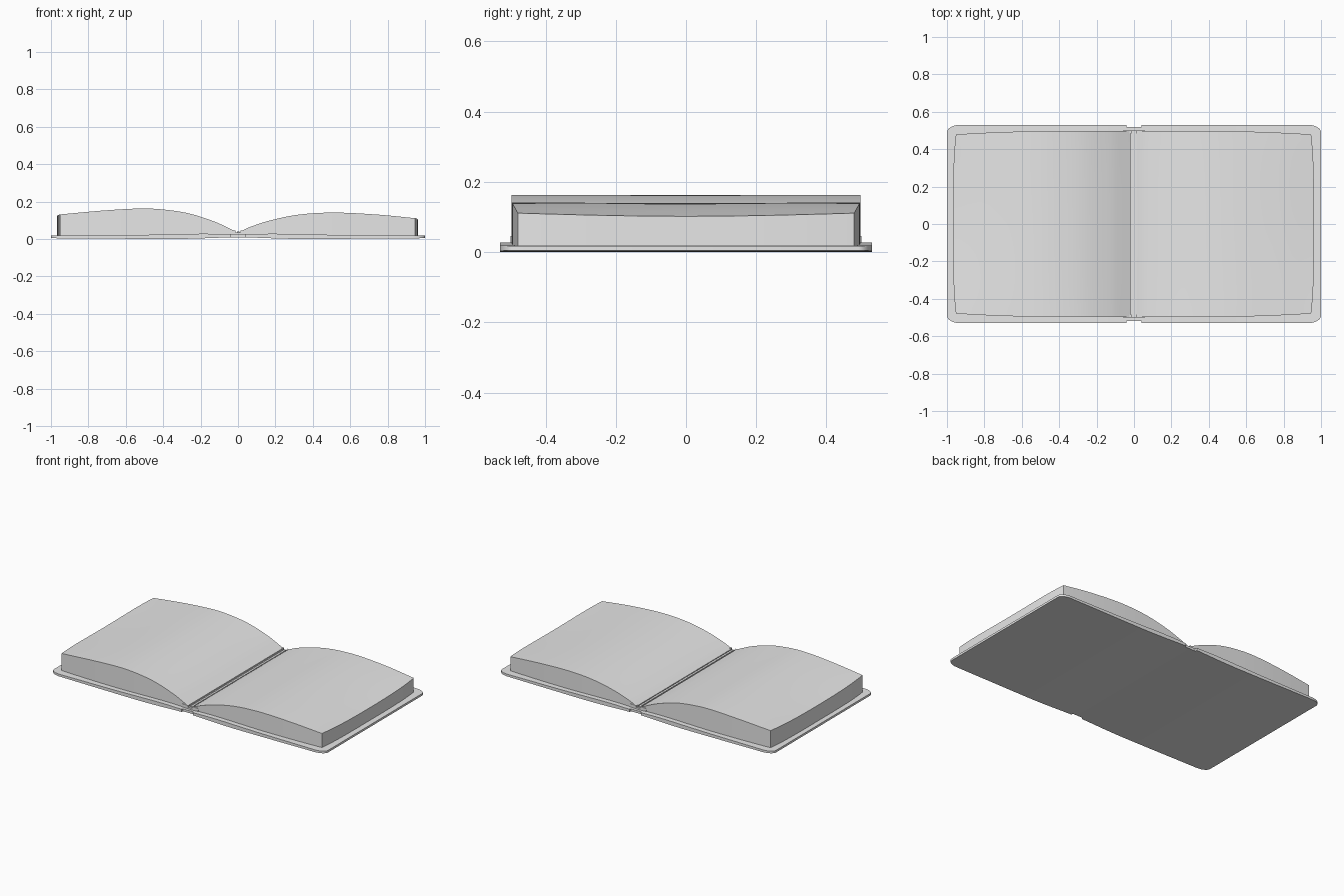
import bpy, bmesh, math

if "Cube" in bpy.data.objects:
    bpy.data.objects.remove(bpy.data.objects["Cube"])

paper = bpy.data.materials.new("light grey")
paper.use_nodes = True
paper.diffuse_color = (0.8, 0.8, 0.8, 1)
paper.node_tree.nodes["Principled BSDF"].inputs["Base Color"].default_value = (0.8, 0.8, 0.8, 1)


def curve(points):
    """Smooth height profile through (x, z) points."""
    def slope(i):
        a, b = points[max(i - 1, 0)], points[min(i + 1, len(points) - 1)]
        return (b[1] - a[1]) / (b[0] - a[0])

    def height(x):
        i = 0
        while i < len(points) - 2 and x > points[i + 1][0]:
            i += 1
        (x0, z0), (x1, z1) = points[i], points[i + 1]
        d = x1 - x0
        t = min(max((x - x0) / d, 0), 1)
        h = t * t * (3 - 2 * t)
        return (z0 * (1 - h) + z1 * h + d * slope(i) * t * (1 - t) ** 2
                - d * slope(i + 1) * t * t * (1 - t))
    return height


def slab(name, us, vs, plan, top, bottom):
    """Closed sheet between a top and a bottom surface over a plan grid."""
    bm = bmesh.new()
    layers = []
    for surface in (top, bottom):
        layers.append([[bm.verts.new((*plan(u, v), surface(u, v))) for v in vs] for u in us])
    nu, nv = len(us), len(vs)
    for g in layers:
        for i in range(nu - 1):
            for j in range(nv - 1):
                bm.faces.new((g[i][j], g[i + 1][j], g[i + 1][j + 1], g[i][j + 1]))
    rim = [(i, 0) for i in range(nu)] + [(nu - 1, j) for j in range(1, nv)]
    rim += [(i, nv - 1) for i in range(nu - 2, -1, -1)] + [(0, j) for j in range(nv - 2, 0, -1)]
    t, b = layers
    for (i, j), (k, l) in zip(rim, rim[1:] + rim[:1]):
        bm.faces.new((t[i][j], t[k][l], b[k][l], b[i][j]))
    bmesh.ops.recalc_face_normals(bm, faces=bm.faces)
    mesh = bpy.data.meshes.new(name)
    bm.to_mesh(mesh)
    bm.free()
    mesh.materials.append(paper)
    obj = bpy.data.objects.new(name, mesh)
    bpy.context.collection.objects.link(obj)
    bpy.ops.object.select_all(action="DESELECT")
    obj.select_set(True)
    bpy.context.view_layer.objects.active = obj
    bpy.ops.object.shade_smooth_by_angle(angle=math.radians(30))
    return obj


def box(name, x0, x1, y0, y1, z0, z1):
    return slab(name, [x0, x1], [y0, y1], lambda u, v: (u, v),
                lambda u, v: z1, lambda u, v: z0)


# Cover: thin curved boards with rounded corners and a notched spine
cover_top = curve([(0, 0.024), (0.06, 0.026), (0.2, 0.028), (0.5, 0.022), (1, 0.018)])
cover_bottom = curve([(0, 0.009), (0.06, 0.008), (0.2, 0.003), (0.35, 0), (1, 0.004)])
corner = [0.93 + 0.07 * math.sin(math.pi / 2 * k / 8) for k in range(9)]
half = [0, 0.039, 0.041, 0.06, 0.1, 0.15, 0.2, 0.27, 0.35, 0.5, 0.65, 0.8] + corner
cover_x = [-x for x in reversed(half[1:])] + half


def cover_plan(x, v):
    r = min(max((abs(x) - 0.93) / 0.07, 0), 1)
    depth = 0.49 + 0.04 * math.sqrt(1 - r * r)
    if abs(x) < 0.04:
        depth = 0.518
    return x, v * depth


slab("cover", cover_x, [-1, 1], cover_plan,
     lambda x, v: cover_top(abs(x)), lambda x, v: cover_bottom(abs(x)))


# Page blocks: arched tops that sag a little along the outer edge
def page_block(name, side, inner, outer, profile):
    def reach(u, v):
        return inner + u * (outer - 0.015 * v ** 4 - inner)

    def plan(u, v):
        taper = max(0, (u - 0.4) / 0.6) ** 2
        return side * reach(u, v), v * (0.497 - 0.018 * taper)

    def top(u, v):
        return profile(inner + u * (outer - inner)) - 0.009 * u ** 4 * math.cos(v * math.pi / 2)

    def bottom(u, v):
        return cover_top(reach(u, v)) - 0.003

    us = [(k / 32) ** 1.3 for k in range(33)]
    vs = [k / 12 for k in range(-12, 13)]
    slab(name, us, vs, plan, top, bottom)


page_block("right_pages", -1, 0.018, 0.967,
           curve([(0.018, 0.043), (0.06, 0.063), (0.125, 0.092), (0.26, 0.135),
                  (0.39, 0.156), (0.52, 0.163), (0.73, 0.152), (0.967, 0.131)]))
page_block("left_pages", 1, 0.014, 0.962,
           curve([(0.014, 0.04), (0.06, 0.062), (0.17, 0.098), (0.33, 0.13),
                  (0.52, 0.141), (0.76, 0.13), (0.962, 0.111)]))

# Gutter strip between the blocks and bands at both spine ends
box("gutter_strip", -0.02, 0.016, -0.488, 0.488, 0.02, 0.034)
box("gutter_fold", -0.006, 0.008, -0.488, 0.488, 0.03, 0.04)
for end, s in (("front", -1), ("back", 1)):
    ys = sorted((s * 0.485, s * 0.5))
    box(end + "_spine_band", -0.06, 0.06, *ys, 0.022, 0.035)
    for side, x in (("right", -0.035), ("left", 0.035)):
        box(f"{end}_{side}_band_end", x - 0.022, x + 0.022, *ys, 0.03, 0.046)
